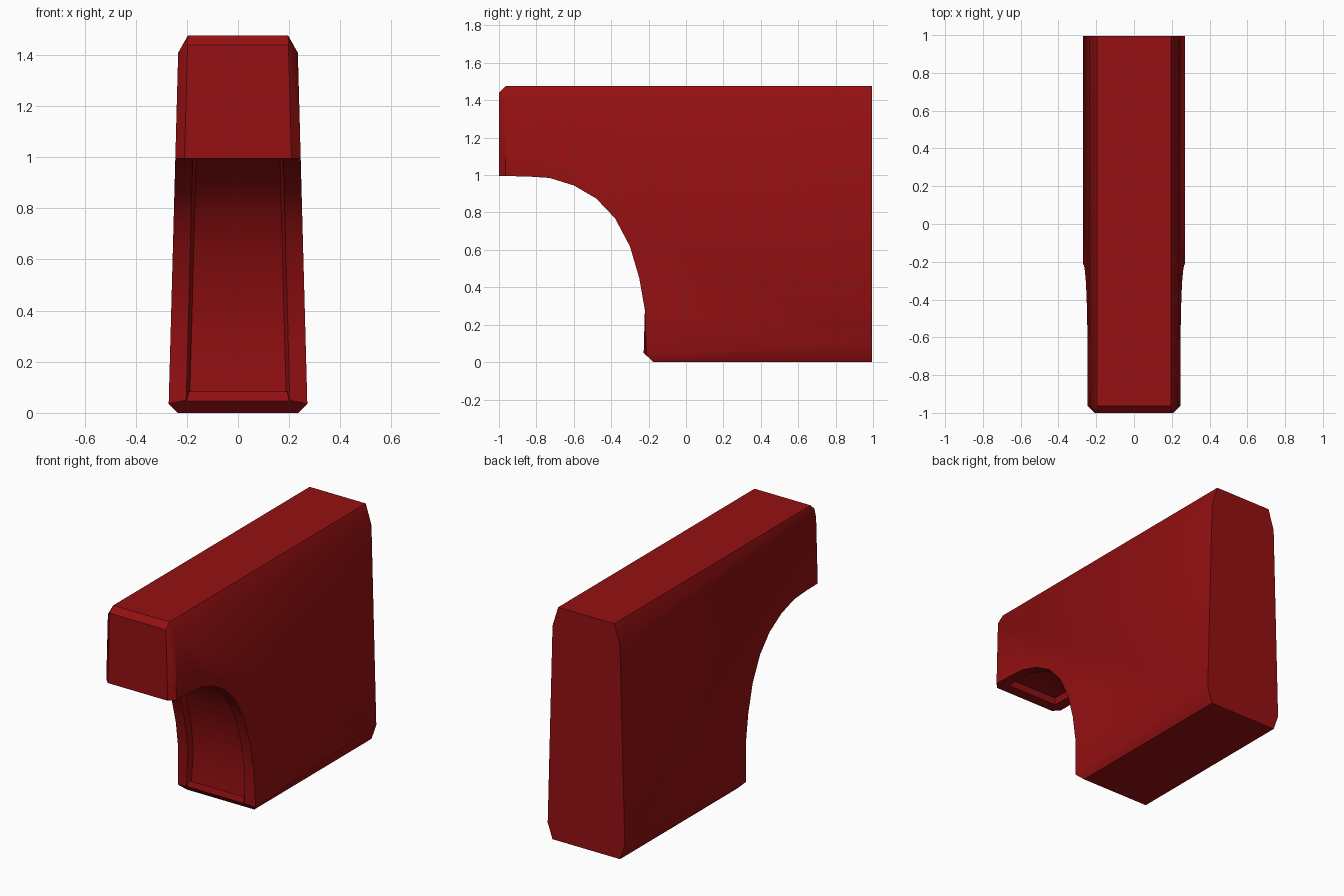
import bpy, bmesh, math

cube = bpy.data.objects.get("Cube")
if cube:
    bpy.data.objects.remove(cube)

HEIGHT, FRONT, BACK = 1.475, -1.0, 0.995
ARCH = [(-0.21, 0), (-0.22, 0.28), (-0.25, 0.45), (-0.30, 0.62), (-0.38, 0.77),
        (-0.48, 0.875), (-0.6, 0.945), (-0.73, 0.985), (-0.85, 0.993), (FRONT, 0.995)]

red = bpy.data.materials.new("deep red")
red.use_nodes = True
red.diffuse_color = (0.3, 0.005, 0.006, 1)
red.node_tree.nodes["Principled BSDF"].inputs["Base Color"].default_value = red.diffuse_color


def half_width(z):
    return 0.272 - 0.027 * z


# Tapered slab with a concave front arch
bm = bmesh.new()
outline = ARCH + [(FRONT, HEIGHT), (BACK, HEIGHT), (BACK, 0)]
sides = [[bm.verts.new((s * half_width(z), y, z)) for y, z in outline] for s in (-1, 1)]
for ring in sides:
    bm.faces.new(ring)
count = len(outline)
arch_layer = bm.faces.layers.int.new("arch")
for i in range(count):
    j = (i + 1) % count
    face = bm.faces.new((sides[0][i], sides[0][j], sides[1][j], sides[1][i]))
    face[arch_layer] = int(i < len(ARCH) - 1)
bmesh.ops.recalc_face_normals(bm, faces=bm.faces)


# Chamfer the top, bottom and front edges, leaving arch and back rims crisp
def is_chamfered(edge):
    a, b = (v.co for v in edge.verts)
    on_top = min(a.z, b.z) > HEIGHT - 0.01
    on_bottom = max(a.z, b.z) < 0.01
    on_front = max(a.y, b.y) < FRONT + 0.01
    at_back = min(a.y, b.y) > BACK - 0.01
    if on_front and max(a.z, b.z) < 1:
        return False
    return (on_top or on_bottom or on_front) and not at_back


bmesh.ops.bevel(bm, geom=[e for e in bm.edges if is_chamfered(e)], offset=0.036,
                offset_type='OFFSET', segments=1, profile=0.5, affect='EDGES')

# Steepen the long side chamfers, more strongly towards the back
for v in bm.verts:
    back = max(0, (v.co.y - FRONT) / (BACK - FRONT))
    side = abs(v.co.x) > half_width(v.co.z) - 0.006
    if side and HEIGHT - 0.07 < v.co.z < HEIGHT - 0.005:
        v.co.z -= 0.03 + 0.06 * back
        v.co.x = math.copysign(half_width(v.co.z), v.co.x)
    elif side and v.co.y > 0 and 0.005 < v.co.z < 0.07:
        v.co.z += 0.06
        v.co.x = math.copysign(half_width(v.co.z), v.co.x)

# Recessed panel following the arch
arch = [f for f in bm.faces if f[arch_layer] and f.calc_area() > 0.02
        and abs(f.normal.x) < 0.1]
bmesh.ops.inset_region(bm, faces=arch, thickness=0.068, use_even_offset=True)
bmesh.ops.inset_region(bm, faces=arch, thickness=0.014, depth=-0.035, use_even_offset=True)

mesh = bpy.data.meshes.new("arched_slab")
bm.to_mesh(mesh)
bm.free()
mesh.materials.append(red)
slab = bpy.data.objects.new("arched_slab", mesh)
bpy.context.collection.objects.link(slab)
bpy.context.view_layer.objects.active = slab
slab.select_set(True)
bpy.ops.object.shade_smooth_by_angle(angle=math.radians(40))
